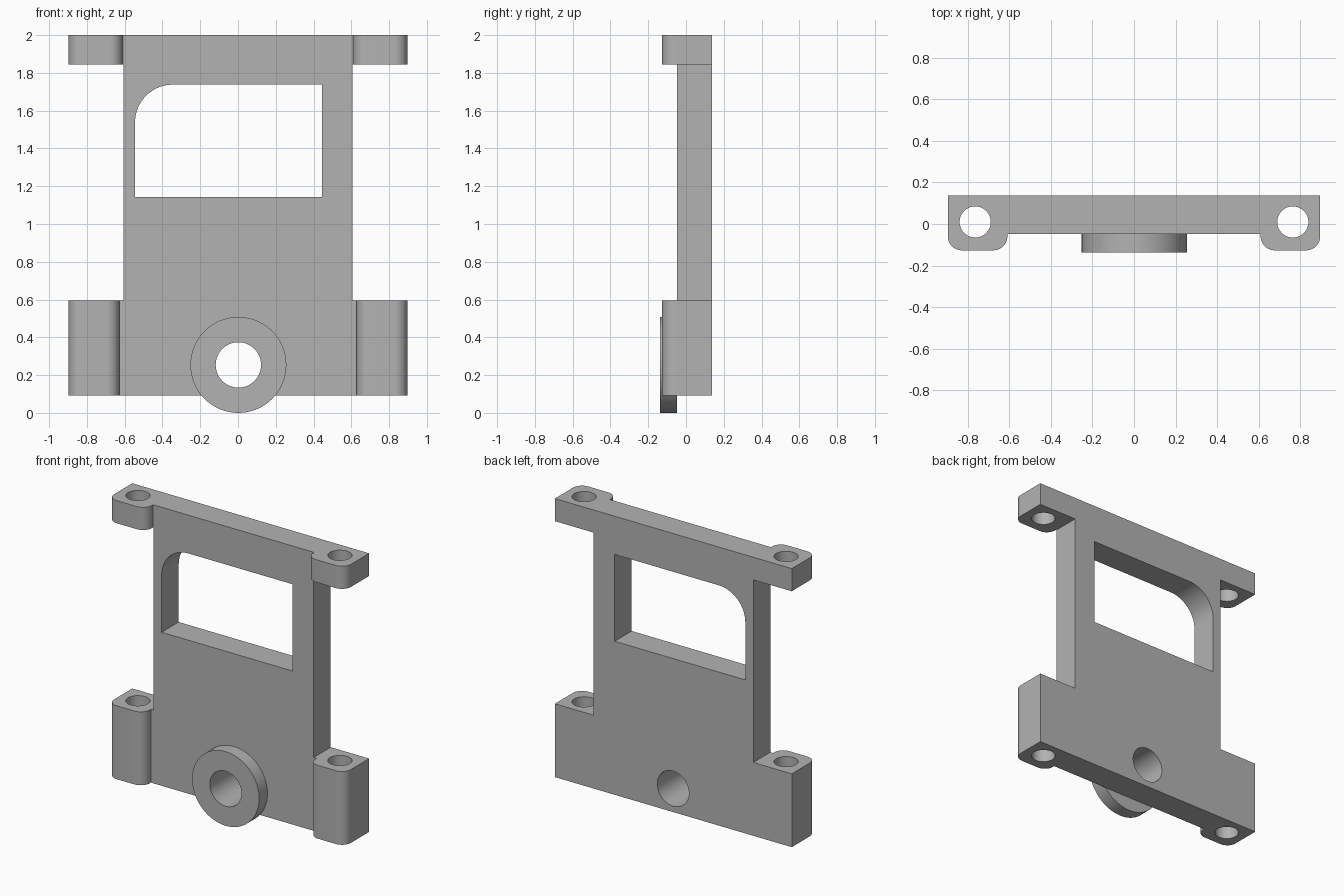
import bpy, bmesh, math
from mathutils import Vector

cube = bpy.data.objects.get("Cube")
if cube:
    bpy.data.objects.remove(cube, do_unlink=True)

grey = bpy.data.materials.new("plain grey")
grey.use_nodes = True
colour = (0.45, 0.45, 0.45, 1)
grey.diffuse_color = colour
grey.node_tree.nodes["Principled BSDF"].inputs["Base Color"].default_value = colour

FRONT, BACK = -0.047, 0.137
SIDE, BASE, TOP = 0.897, 0.093, 2.0


def arc(cx, cy, r, start, end, steps):
    angles = [math.radians(start + (end - start) * i / steps) for i in range(steps + 1)]
    return [(cx + r * math.cos(a), cy + r * math.sin(a)) for a in angles]


def circle(cx, cy, r, steps=64):
    return arc(cx, cy, r, 0, 360, steps)[:-1]


def prism(name, profile, axis, low, high):
    """Extrude a flat profile along y (profile in xz) or z (profile in xy)."""
    bm = bmesh.new()
    place = (lambda p: (p[0], low, p[1])) if axis == "y" else (lambda p: (p[0], p[1], low))
    face = bm.faces.new([bm.verts.new(place(p)) for p in profile])
    move = Vector((0, high - low, 0)) if axis == "y" else Vector((0, 0, high - low))
    grown = bmesh.ops.extrude_face_region(bm, geom=[face])["geom"]
    bmesh.ops.translate(bm, vec=move, verts=[v for v in grown if isinstance(v, bmesh.types.BMVert)])
    bmesh.ops.recalc_face_normals(bm, faces=bm.faces)
    mesh = bpy.data.meshes.new(name)
    bm.to_mesh(mesh)
    bm.free()
    mesh.materials.append(grey)
    obj = bpy.data.objects.new(name, mesh)
    bpy.context.collection.objects.link(obj)
    return obj


def combine(target, tool, operation):
    mod = target.modifiers.new(operation.lower(), "BOOLEAN")
    mod.operation, mod.object, mod.solver = operation, tool, "EXACT"
    bpy.ops.object.select_all(action="DESELECT")
    bpy.context.view_layer.objects.active = target
    target.select_set(True)
    bpy.ops.object.modifier_apply(modifier=mod.name)
    bpy.data.objects.remove(tool, do_unlink=True)


# Back plate: narrow panel between a wide foot and a wide top bar
FOOT_TOP, BAR_BOTTOM, PANEL = 0.595, 1.845, 0.606
half = [(SIDE, BASE), (SIDE, FOOT_TOP), (PANEL, FOOT_TOP),
        (PANEL, BAR_BOTTOM), (SIDE, BAR_BOTTOM), (SIDE, TOP)]
plate = prism("door_plate", half + [(-x, z) for x, z in reversed(half)], "y", FRONT, BACK)

# Hinge lugs with rounded front corners
LUG_FRONT, R = -0.127, 0.068
for side in (-1, 1):
    for inner, low, high in ((0.627, BASE, FOOT_TOP), (0.61, BAR_BOTTOM, TOP)):
        outline = [(SIDE, 0.0), (inner, 0.0)]
        outline += arc(inner + R, LUG_FRONT + R, R, 180, 270, 10)
        outline += arc(SIDE - R, LUG_FRONT + R, R, 270, 360, 10)
        lug = prism("lug", [(side * x, y) for x, y in outline], "z", low, high)
        combine(plate, lug, "UNION")

# Round boss on the front, hanging below the foot
BOSS_Z = 0.254
combine(plate, prism("boss", circle(0.002, BOSS_Z, 0.254), "y", -0.137, FRONT), "UNION")

# Bore through the boss and the plate
combine(plate, prism("bore", circle(0.002, BOSS_Z, 0.12), "y", -0.3, 0.3), "DIFFERENCE")

# Window with one rounded upper corner
window = [(-0.545, 1.144), (0.444, 1.144), (0.444, 1.738)]
window += arc(-0.345, 1.538, 0.2, 90, 180, 16)
combine(plate, prism("window", window, "y", -0.3, 0.3), "DIFFERENCE")

# Vertical pin holes through all lugs
for side in (-1, 1):
    pin = prism("pin_hole", circle(side * 0.765, 0.01, 0.075, 48), "z", -0.2, 2.2)
    combine(plate, pin, "DIFFERENCE")

bpy.ops.object.select_all(action="DESELECT")
plate.select_set(True)
bpy.context.view_layer.objects.active = plate
bpy.ops.object.shade_smooth_by_angle(angle=math.radians(30))
